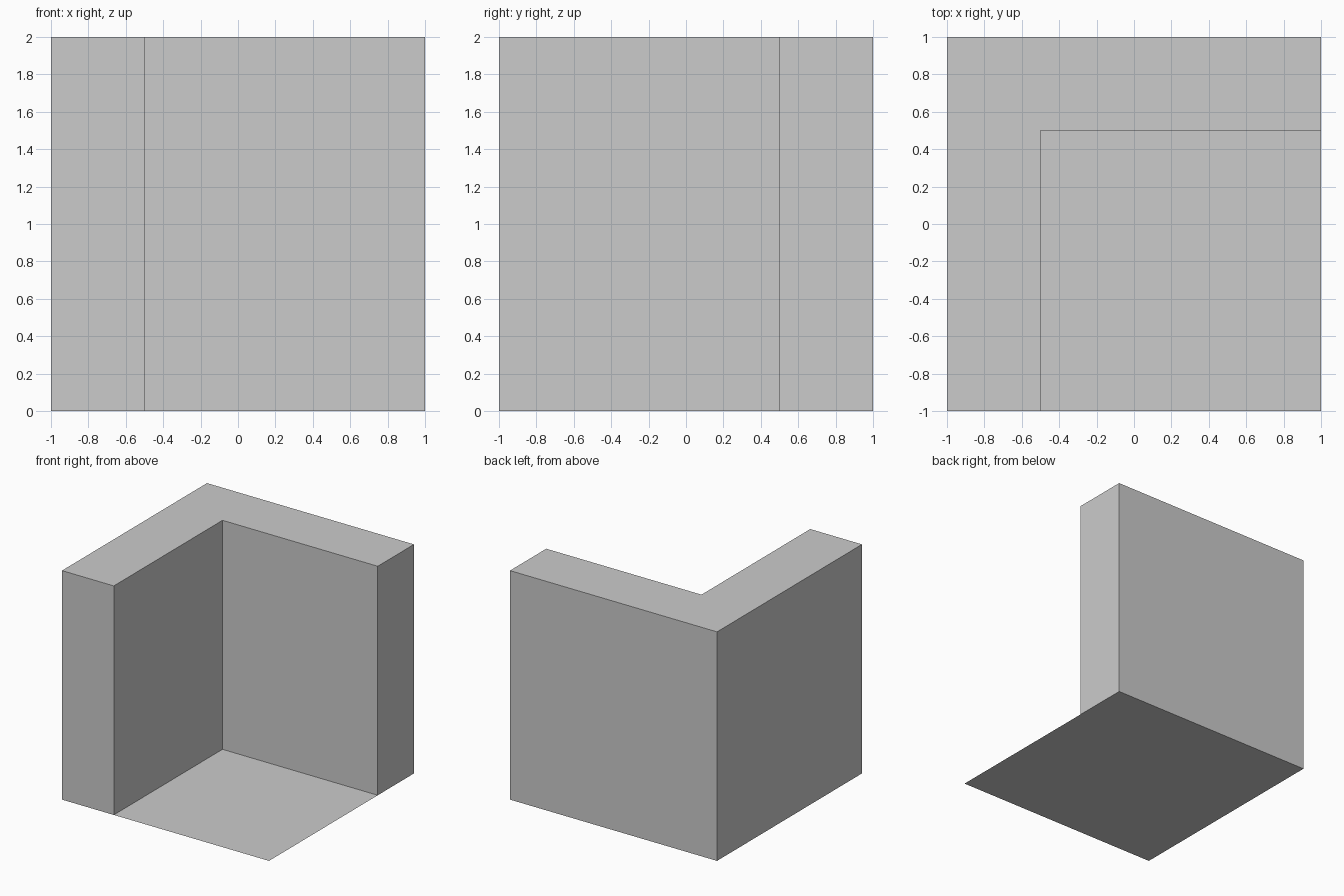
import bpy
import bmesh

if "Cube" in bpy.data.objects:
    bpy.data.objects.remove(bpy.data.objects["Cube"])


def add_object(name, bm):
    mesh = bpy.data.meshes.new(name)
    bm.to_mesh(mesh)
    bm.free()
    obj = bpy.data.objects.new(name, mesh)
    bpy.context.collection.objects.link(obj)
    return obj


# Corner walls: L-shaped plan raised to full height, open underneath
HEIGHT = 2.0
plan = [(-1, -1), (-0.5, -1), (-0.5, 0.5), (1, 0.5), (1, 1), (-1, 1)]
bm = bmesh.new()
base = bm.faces.new([bm.verts.new((x, y, 0)) for x, y in plan])
result = bmesh.ops.extrude_face_region(bm, geom=[base], use_keep_orig=True)
top_verts = [g for g in result["geom"] if isinstance(g, bmesh.types.BMVert)]
bmesh.ops.translate(bm, verts=top_verts, vec=(0, 0, HEIGHT))
bmesh.ops.recalc_face_normals(bm, faces=bm.faces)
# The floor sheet closes the underside
bottom = [f for f in bm.faces if all(abs(v.co.z) < 1e-6 for v in f.verts)]
bmesh.ops.delete(bm, geom=bottom, context="FACES_ONLY")
add_object("corner_walls", bm)

# Floor: a single thin sheet under the whole footprint
bm = bmesh.new()
bmesh.ops.create_grid(bm, x_segments=1, y_segments=1, size=1.0)
add_object("floor", bm)
